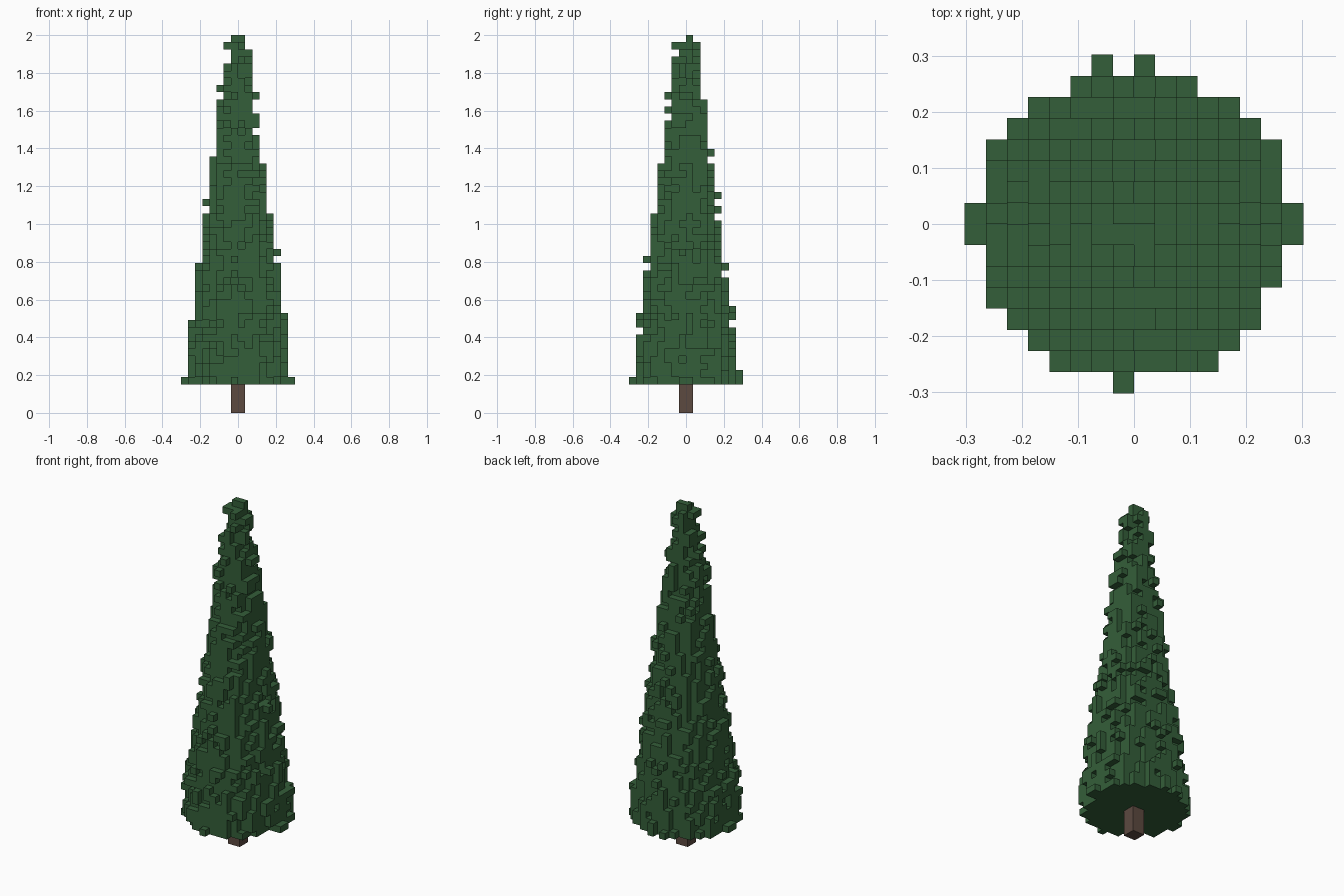
import bpy, bmesh, math, random
from mathutils import Vector

cube = bpy.data.objects.get("Cube")
if cube:
    bpy.data.objects.remove(cube, do_unlink=True)

random.seed(7)
LAYERS = 53          # total height in blocks
TRUNK = 4            # bare trunk height in blocks
SIZE = 2 / LAYERS    # edge of one block


def material(name, rgb):
    mat = bpy.data.materials.new(name)
    mat.use_nodes = True
    mat.diffuse_color = (*rgb, 1)
    mat.node_tree.nodes["Principled BSDF"].inputs["Base Color"].default_value = (*rgb, 1)
    return mat


def block_object(name, cells, mat, others):
    """Skin a set of grid cells with quads on the exposed sides only."""
    bm = bmesh.new()
    corners = {}

    def corner(p):
        key = tuple(round(c) for c in p)
        if key not in corners:
            corners[key] = bm.verts.new(Vector(key) * SIZE)
        return corners[key]

    for cell in sorted(cells):
        for axis in range(3):
            for side in (0, 1):
                near = list(cell)
                near[axis] += 2 * side - 1
                if tuple(near) in cells or tuple(near) in others:
                    continue
                u, v, n = Vector(), Vector(), Vector(cell)
                u[(axis + 1) % 3] = v[(axis + 2) % 3] = 1
                n[axis] += side
                loop = [n, n + u, n + u + v, n + v]
                if not side:
                    loop.reverse()
                bm.faces.new([corner(p) for p in loop])
    mesh = bpy.data.meshes.new(name)
    bm.to_mesh(mesh)
    bm.free()
    mesh.materials.append(mat)
    obj = bpy.data.objects.new(name, mesh)
    bpy.context.collection.objects.link(obj)


# Trunk: a square post of two by two blocks
trunk = {(x, y, z) for x in (-1, 0) for y in (-1, 0) for z in range(TRUNK)}

# Foliage: a tapering cone of blocks with a ragged edge, below the tip
top = LAYERS - 1
foliage = set()
for z in range(TRUNK, top):
    reach = min(8.0 - 0.13 * (z - TRUNK), 7.75)
    for x in range(-7, 7):
        for y in range(-7, 7):
            if math.hypot(x + 0.5, y + 0.5) < reach - random.uniform(0, 1.15):
                foliage.add((x, y, z))

# Tip: two blocks side by side
foliage |= {(-1, 0, top), (0, 0, top)}

# Lowest twigs: single blocks that stick out at the base
foliage |= {(x, y, TRUNK) for x in (-8, 7) for y in (-1, 0)}
foliage |= {(-1, -8, TRUNK), (0, 7, TRUNK), (-2, 7, TRUNK), (0, 7, TRUNK + 1)}

block_object("trunk", trunk, material("bark brown", (0.107, 0.067, 0.051)), foliage)
block_object("foliage", foliage, material("pine green", (0.034, 0.112, 0.041)), trunk)
